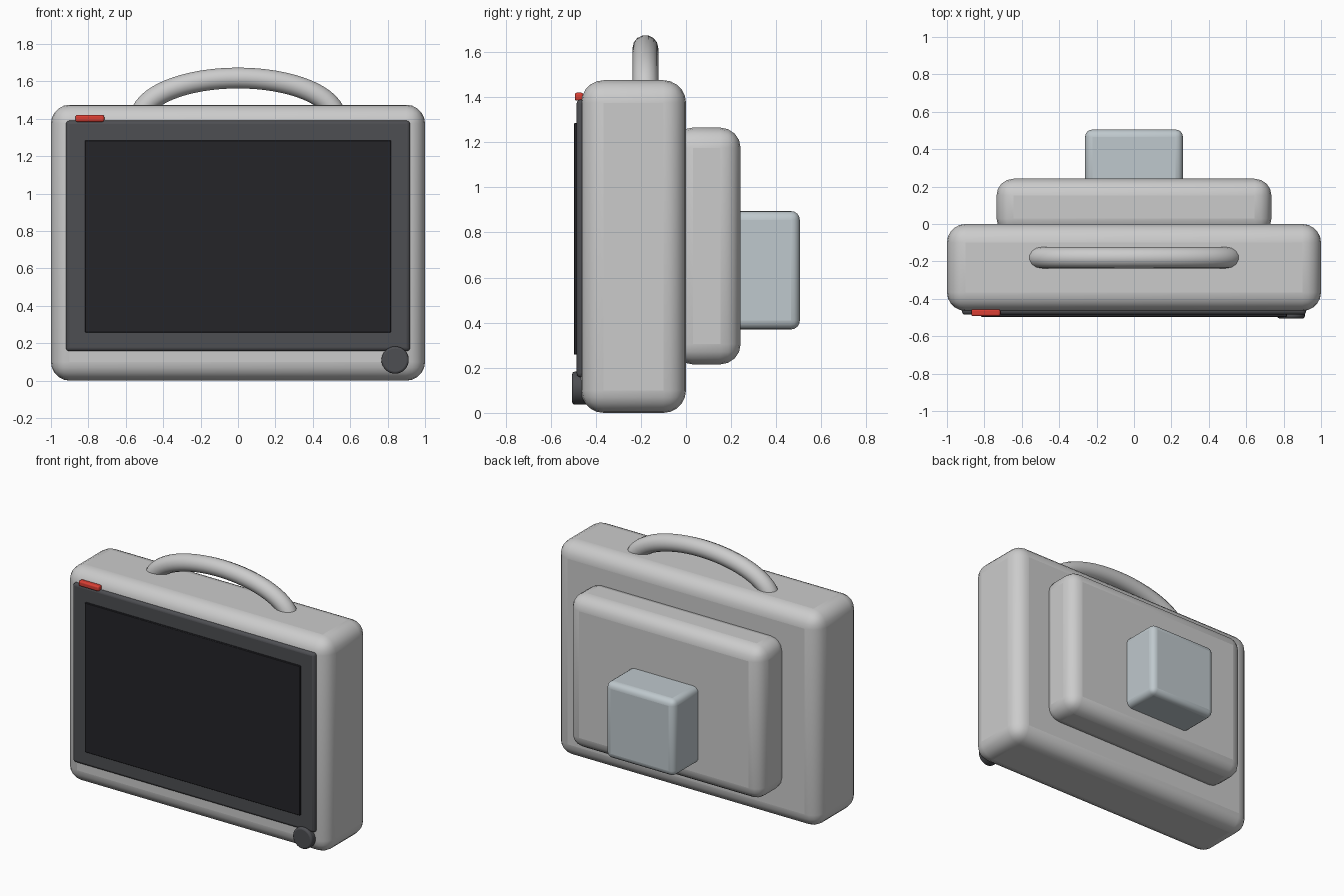
import bpy, math

if "Cube" in bpy.data.objects:
    bpy.data.objects.remove(bpy.data.objects["Cube"])


def material(name, rgb):
    m = bpy.data.materials.new(name)
    m.diffuse_color = (*rgb, 1)
    m.use_nodes = True
    m.node_tree.nodes["Principled BSDF"].inputs["Base Color"].default_value = m.diffuse_color
    return m


def finish(ob, name, bevel=0, segments=4, mat=None):
    ob.name = name
    if bevel:
        b = ob.modifiers.new("Bevel", "BEVEL")
        b.width, b.segments = bevel, segments
        b.limit_method = "ANGLE"
        b.angle_limit = math.radians(40)
    if mat:
        ob.data.materials.append(mat)
    return ob


def box(name, x, y, z, bevel=0, segments=4, mat=None):
    """Box from (min, max) ranges, with rounded edges."""
    bpy.ops.mesh.primitive_cube_add(size=1, location=[(a + b) / 2 for a, b in (x, y, z)])
    ob = bpy.context.object
    ob.scale = [b - a for a, b in (x, y, z)]
    bpy.ops.object.transform_apply(location=False, rotation=False, scale=True)
    finish(ob, name, bevel, segments, mat)
    bpy.ops.object.shade_smooth_by_angle(angle=math.radians(35))
    return ob


dark = material("dark_plastic", (0.075, 0.077, 0.085))
glass = material("screen_glass", (0.018, 0.018, 0.022))
red = material("alarm_red", (0.7, 0.05, 0.035))
blue_grey = material("blue_grey", (0.52, 0.58, 0.61))

# Main casing and rear hump
box("casing", (-1, 1), (-0.465, 0), (0, 1.475), 0.1, 5)
box("rear_housing", (-0.735, 0.735), (-0.06, 0.242), (0.215, 1.265), 0.09, 4)

# Mounting block on the back
box("mount_block", (-0.262, 0.262), (0.2, 0.505), (0.37, 0.895), 0.04, 4, blue_grey)

# Front bezel, screen and alarm light
box("bezel", (-0.92, 0.92), (-0.485, -0.42), (0.158, 1.39), 0.018, 3, dark)
box("screen", (-0.818, 0.818), (-0.497, -0.46), (0.258, 1.285), 0.003, 1, glass)
box("alarm_light", (-0.87, -0.715), (-0.493, -0.455), (1.384, 1.42), 0.01, 3, red)

# Control knob
bpy.ops.mesh.primitive_cylinder_add(vertices=32, radius=0.073, depth=0.085,
                                    location=(0.84, -0.4625, 0.11),
                                    rotation=(math.pi / 2, 0, 0))
finish(bpy.context.object, "control_knob", 0.012, 3, dark)
bpy.ops.object.shade_smooth_by_angle(angle=math.radians(35))

# Carry handle: round tube along a half ellipse
curve = bpy.data.curves.new("carry_handle", "CURVE")
curve.dimensions = "3D"
curve.bevel_depth = 0.057
curve.bevel_resolution = 5
curve.use_fill_caps = True
steps = 32
spline = curve.splines.new("POLY")
spline.points.add(steps)
for i, p in enumerate(spline.points):
    t = math.pi * i / steps
    p.co = (-0.523 * math.cos(t), -0.18, 1.40 + 0.218 * math.sin(t), 1)
spline.use_smooth = True
handle = bpy.data.objects.new("carry_handle", curve)
bpy.context.collection.objects.link(handle)
